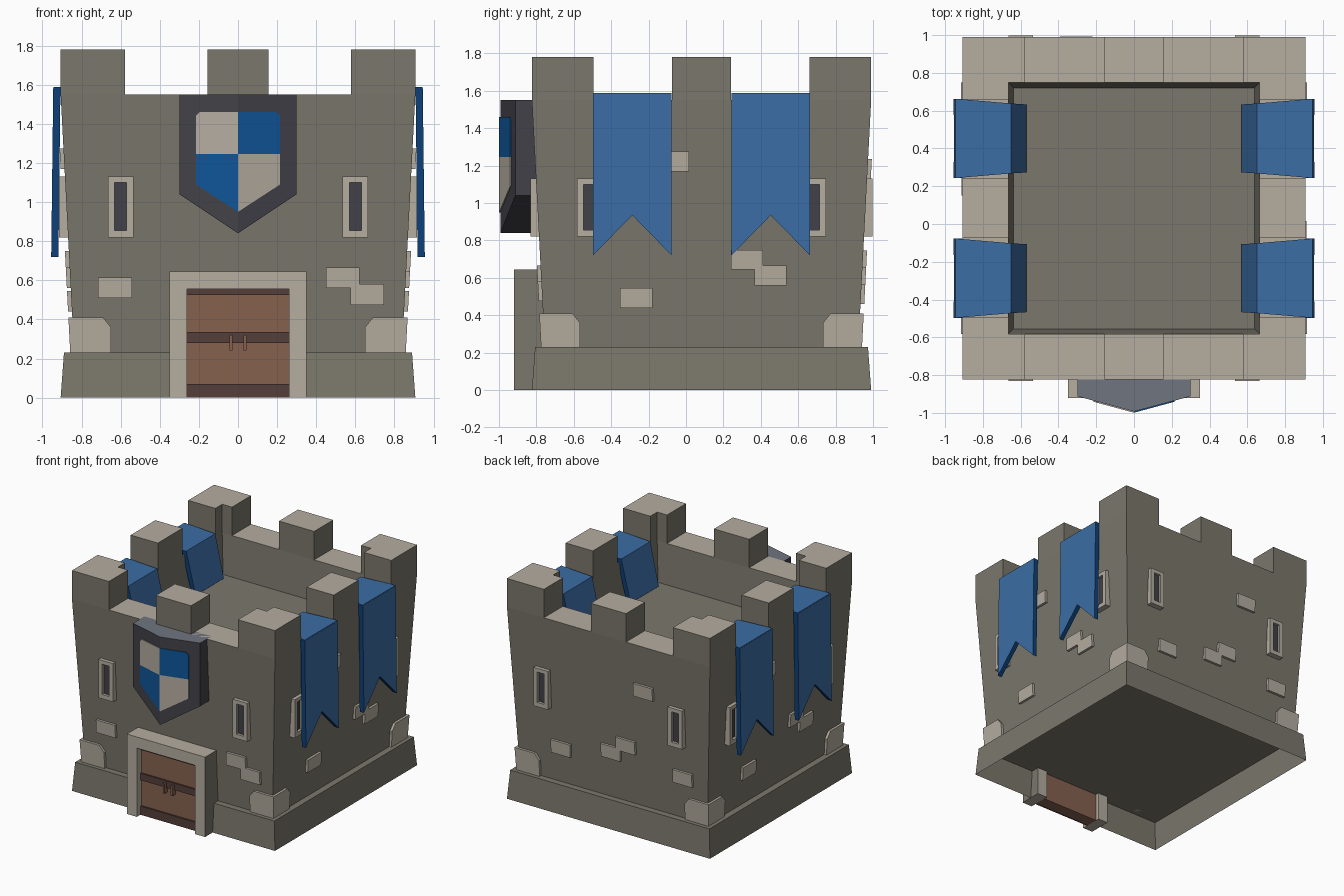
import bpy, bmesh

if "Cube" in bpy.data.objects:
    bpy.data.objects.remove(bpy.data.objects["Cube"])

CY = 0.083          # y of the tower's axis
Z0, Z1 = 0.23, 1.55  # wall foot and wall-walk height


def srgb(h):
    v = [int(h[i:i + 2], 16) / 255 for i in (0, 2, 4)]
    return [c / 12.92 if c <= 0.04045 else ((c + 0.055) / 1.055) ** 2.4 for c in v] + [1]


def material(name, h):
    m = bpy.data.materials.new(name)
    m.diffuse_color = srgb(h)
    m.use_nodes = True
    m.node_tree.nodes["Principled BSDF"].inputs["Base Color"].default_value = m.diffuse_color
    return m


GREY = material("grey stone", "7b776c")
BEIGE = material("pale stone", "b5ada0")
SLATE = material("slate", "70757f")
DARK = material("charcoal", "424148")
SKY = material("banner blue", "3b6da5")
ROYAL = material("shield blue", "0f5598")
NAVY = material("banner edge blue", "0d4078")
WOOD = material("door wood", "86614f")
BEAM = material("dark wood", "543f3a")


def loft(name, loops, mats, start=True, end=True, rule=None):
    """Skin equal-length loops of points; rule(face) gives the material index."""
    bm = bmesh.new()
    rings = [[bm.verts.new(p) for p in l] for l in loops]
    n = len(rings[0])
    for a, b in zip(rings, rings[1:]):
        for i in range(n):
            j = (i + 1) % n
            bm.faces.new((a[i], a[j], b[j], b[i]))
    if start:
        bm.faces.new(rings[0])
    if end:
        bm.faces.new(rings[-1][::-1])
    bmesh.ops.recalc_face_normals(bm, faces=bm.faces)
    bm.normal_update()
    if rule:
        for f in bm.faces:
            f.material_index = rule(f)
    me = bpy.data.meshes.new(name)
    bm.to_mesh(me)
    bm.free()
    for m in mats:
        me.materials.append(m)
    ob = bpy.data.objects.new(name, me)
    bpy.context.collection.objects.link(ob)
    return ob


def place(side, u, d, z):
    """u = rightwards on a wall, d = outwards; side 0 front, 1 right, 2 back, 3 left."""
    x, y = u, -d
    for _ in range(side):
        x, y = -y, x
    return (x, y + CY, z)


def wall(z):
    return 0.838 + (z - Z0) * (0.907 - 0.838) / (Z1 - Z0)


def plate(name, side, prof, back, front, mats, rule=None):
    """Prism on a wall; back and front are depths, or functions of (u, z)."""
    depth = lambda f, u, z: f(u, z) if callable(f) else f
    loops = [[place(side, u, depth(f, u, z), z) for u, z in prof] for f in (back, front)]
    return loft(name, loops, mats, rule=rule)


def rect(u0, u1, z0, z1):
    return [(u0, z0), (u1, z0), (u1, z1), (u0, z1)]


def square(h, z):
    return [(-h, CY - h, z), (h, CY - h, z), (h, CY + h, z), (-h, CY + h, z)]


def top_pale(f):
    return 1 if f.normal.z > 0.5 and f.calc_center_median().z > 1.5 else 0


# plinth (open below) and tapered tower with sunken roof
loft("plinth", [square(0.907, 0), square(0.89, Z0)], [GREY], start=False)
loft("tower", [square(0.838, Z0), square(0.907, Z1), square(0.665, Z1), square(0.638, 1.23)],
     [GREY, BEIGE], rule=top_pale)

# battlements: a middle block per side and an L block per corner
for s in range(4):
    for name, plan in (("merlon", [(-.157, .907), (.157, .907), (.157, .665), (-.157, .665)]),
                       ("corner_merlon", [(.577, .907), (.907, .907), (.907, .577),
                                          (.665, .577), (.665, .665), (.577, .665)])):
        loft(name, [[place(s, u, d, z) for u, d in plan] for z in (Z1, 1.78)],
             [GREY, BEIGE], start=False, rule=top_pale)

# arrow slits: pale frame with a recessed dark pane
for s in range(4):
    for c in (-0.6, 0.6):
        outer = rect(c - .065, c + .065, .82, 1.13)
        inner = rect(c - .031, c + .031, .855, 1.10)
        loft("arrow_slit", [[place(s, u, d, z) for u, z in p] for p, d in
                            ((outer, .84), (outer, .915), (inner, .915), (inner, .893))],
             [BEIGE, DARK], rule=lambda f: 1 if len(f.verts) == 4 and f.calc_area() < .016
             and all(abs((v.co.x if s % 2 else v.co.y - CY)) < .9 and .85 < v.co.z < 1.11
                     for v in f.verts) else 0)

# raised bricks and corner stones
SIDE_BRICKS = [(-.435, .44), (.157, .645), (.283, .56), (-.24, 1.17)]
BRICKS = [[(-.715, .51), (.45, .56), (.575, .475)],
          SIDE_BRICKS,
          [(-.54, .46), (-.09, .55), (.045, .64), (.22, 1.13), (.55, .51)],
          SIDE_BRICKS]
for s in range(4):
    for u, z in BRICKS[s]:
        plate("brick", s, rect(u, u + .172, z, z + .105),
              lambda u, z: wall(z) - .02, lambda u, z: wall(z) + .02, [BEIGE])
    for k in (-1, 1):
        prof = [(k * .65, Z0), (k * .858, Z0), (k * .867, .41), (k * .69, .41), (k * .65, .36)]
        plate("corner_stone", s, prof, lambda u, z: wall(z) - .02,
              lambda u, z: wall(z) + .02, [BEIGE])

# doorway
plate("door_frame", 0, [(-.35, 0), (-.35, .645), (.35, .645), (.35, 0),
                        (.26, 0), (.26, .555), (-.26, .555), (-.26, 0)], .82, 1.003,
      [BEIGE, GREY],
      rule=lambda f: 1 if abs(f.normal.x) > .5 and abs(f.calc_center_median().x) > .3 else 0)
plate("door", 0, rect(-.26, .26, 0, .555), .85, .945, [WOOD])
for z0, z1 in ((0, .07), (.28, .335), (.525, .555)):
    plate("door_beam", 0, rect(-.26, .26, z0, z1), .94, .958, [BEAM])
for c in (-.035, .035):
    plate("door_handle", 0, rect(c - .008, c + .008, .24, .32), .94, .982, [WOOD])


# shield: two folded halves with quartered colour plates
def fold(off):
    return lambda u, z: 1.076 + off - abs(u) * .27


for k in (-1, 1):
    half = [(0, 1.55), (k * .3, 1.55), (k * .3, 1.04), (0, .84)]
    plate("shield", 0, half, .85, fold(0), [DARK, SLATE],
          rule=lambda f: 1 if f.normal.z > .5 else 0)
    up = [(0, 1.46), (k * .197, 1.46), (k * .215, 1.44), (k * .215, 1.245), (0, 1.245)]
    low = [(0, 1.245), (k * .215, 1.245), (k * .215, 1.09), (0, .95)]
    plate("shield_upper_quarter", 0, up, fold(-.002), fold(.006), [ROYAL if k > 0 else BEIGE])
    plate("shield_lower_quarter", 0, low, fold(-.002), fold(.006), [BEIGE if k > 0 else ROYAL])

# banners draped over the side walls
for s in (1, 3):
    for c in (-.37, .37):
        hang = lambda o: (lambda u, z: .945 + o + (1.58 - z) * .012)
        edge = lambda f: 1 if abs(f.normal.y) > .5 or f.normal.z < -.4 else 0
        plate("banner", s, [(c - .21, 1.58), (c + .21, 1.58), (c + .21, .72), (c, .935),
                            (c - .21, .72)], hang(-.037), hang(0), [SKY, NAVY], rule=edge)
        stations = [(.21, .944, 1.588, .944, 1.545), (.185, .65, 1.588, .678, 1.545),
                    (.18, .57, 1.25, .605, 1.25)]
        loft("banner_top", [[place(s, c - w, d, z), place(s, c + w, d, z),
                             place(s, c + w, e, y), place(s, c - w, e, y)]
                            for w, d, z, e, y in stations], [SKY, NAVY], rule=edge)
